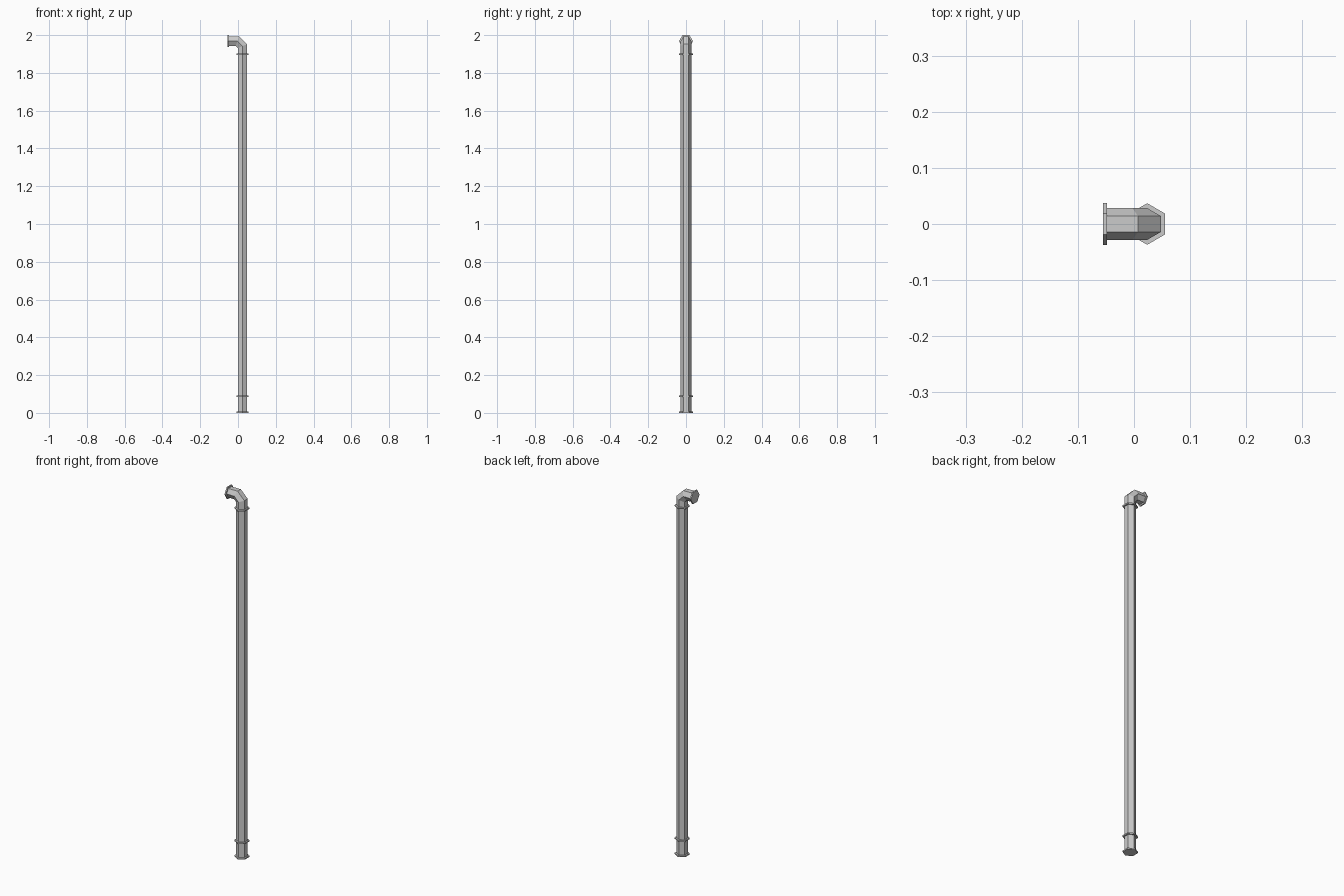
import bpy, bmesh
from math import cos, sin, pi, tan
from mathutils import Vector

if "Cube" in bpy.data.objects:
    bpy.data.objects.remove(bpy.data.objects["Cube"])

PIPE_R, FLANGE_R, THICK = 0.0283, 0.037, 0.007
AXIS_X, AXIS_Z = 0.0235, 1.968      # centrelines of the upright and the outlet


def hex_sweep(name, stations, radius):
    """Loft a hexagon (points on +-y) through (centre, in-plane axis) stations."""
    bm = bmesh.new()
    rings = []
    for centre, axis in stations:
        rings.append([bm.verts.new(Vector(centre)
                      + Vector((0, 1, 0)) * radius * cos(i * pi / 3)
                      + Vector(axis) * radius * sin(i * pi / 3)) for i in range(6)])
    for a, b in zip(rings, rings[1:]):
        for i in range(6):
            j = (i + 1) % 6
            bm.faces.new((a[i], a[j], b[j], b[i]))
    bm.faces.new(rings[0])
    bm.faces.new(rings[-1])
    bmesh.ops.recalc_face_normals(bm, faces=bm.faces)
    mesh = bpy.data.meshes.new(name)
    bm.to_mesh(mesh)
    bm.free()
    obj = bpy.data.objects.new(name, mesh)
    bpy.context.collection.objects.link(obj)
    return obj


# Upright pipe with a single-facet elbow, mitred at both bends
t = tan(pi / 8)
cut = 0.0265
hex_sweep("drain_pipe", [
    ((AXIS_X, 0, THICK / 2), (1, 0, 0)),
    ((AXIS_X, 0, AXIS_Z - cut), (1, 0, t)),
    ((AXIS_X - cut, 0, AXIS_Z), (t, 0, 1)),
    ((-0.052, 0, AXIS_Z), (0, 0, 1)),
], PIPE_R)

# Collars along the upright
for name, z in (("base_flange", 0), ("lower_collar", 0.084), ("upper_collar", 1.896)):
    hex_sweep(name, [((AXIS_X, 0, z), (1, 0, 0)),
                     ((AXIS_X, 0, z + THICK), (1, 0, 0))], FLANGE_R)

# Flange closing the sideways outlet
hex_sweep("outlet_flange", [((-0.0555, 0, AXIS_Z), (0, 0, 1)),
                            ((-0.0555 + THICK, 0, AXIS_Z), (0, 0, 1))], FLANGE_R)
